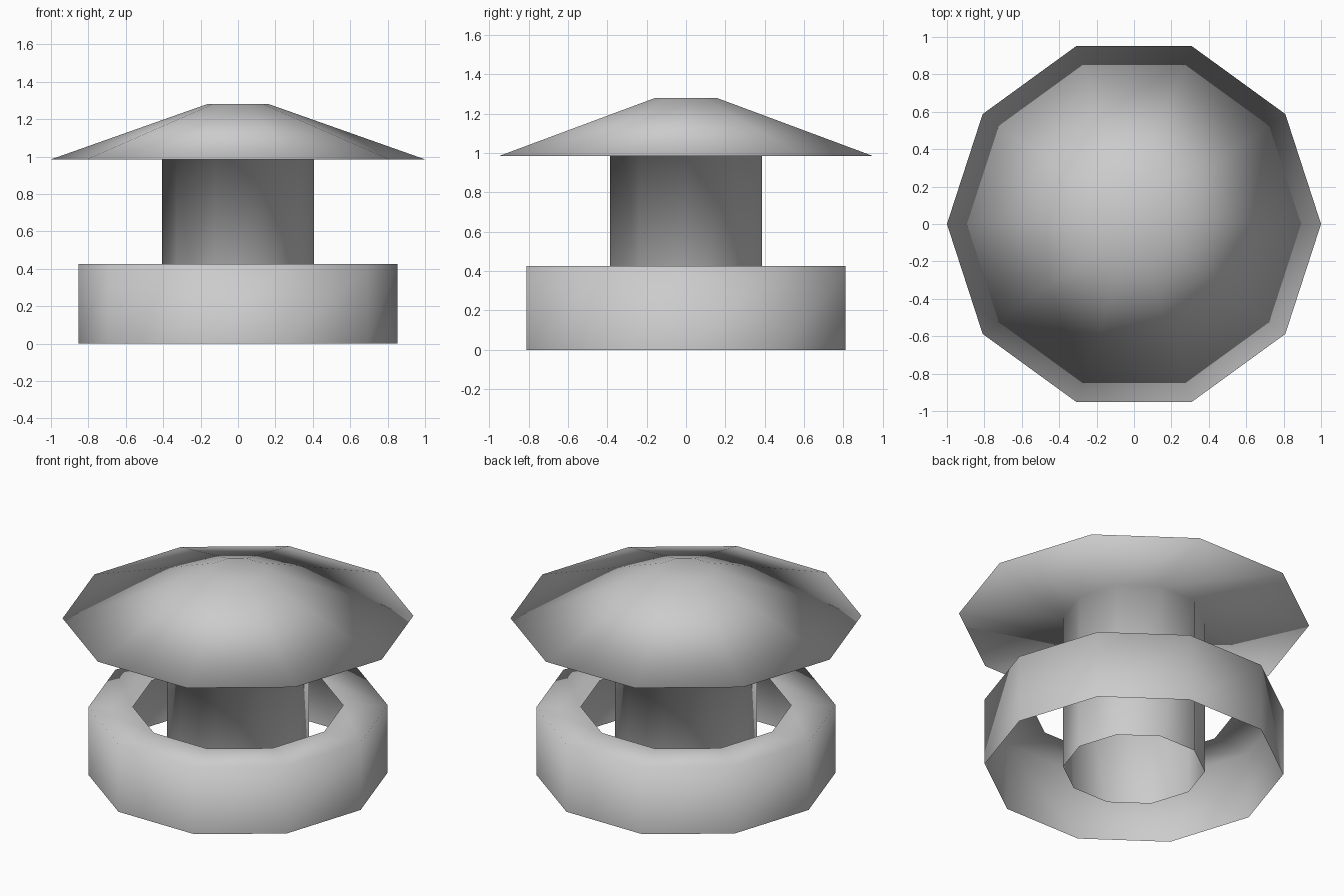
import bpy, bmesh
from math import cos, sin, tau

if "Cube" in bpy.data.objects:
    bpy.data.objects.remove(bpy.data.objects["Cube"])

SIDES = 10


def lathe(name, profile, cap_end=False):
    """Spin an (r, z) profile into a smooth ten-sided shell."""
    bm = bmesh.new()
    rings = [[bm.verts.new((r * cos(tau * i / SIDES), r * sin(tau * i / SIDES), z))
              for i in range(SIDES)] for r, z in profile]
    for a, b in zip(rings, rings[1:]):
        for i in range(SIDES):
            j = (i + 1) % SIDES
            bm.faces.new((a[i], a[j], b[j], b[i]))
    if cap_end:
        bm.faces.new(rings[-1])
    for f in bm.faces:
        f.smooth = True
    mesh = bpy.data.meshes.new(name)
    bm.to_mesh(mesh)
    bm.free()
    obj = bpy.data.objects.new(name, mesh)
    bpy.context.collection.objects.link(obj)
    return obj


# Open-bottomed stem flowing into the flat underside and sloped roof cap
lathe("stem_and_cap", [(0.405, 0), (0.405, 0.985), (1.0, 0.985), (0.166, 1.28)], cap_end=True)

# Base collar: outer wall with a flat inward lip, open below
lathe("base_collar", [(0.853, 0), (0.853, 0.425), (0.60, 0.425)])
